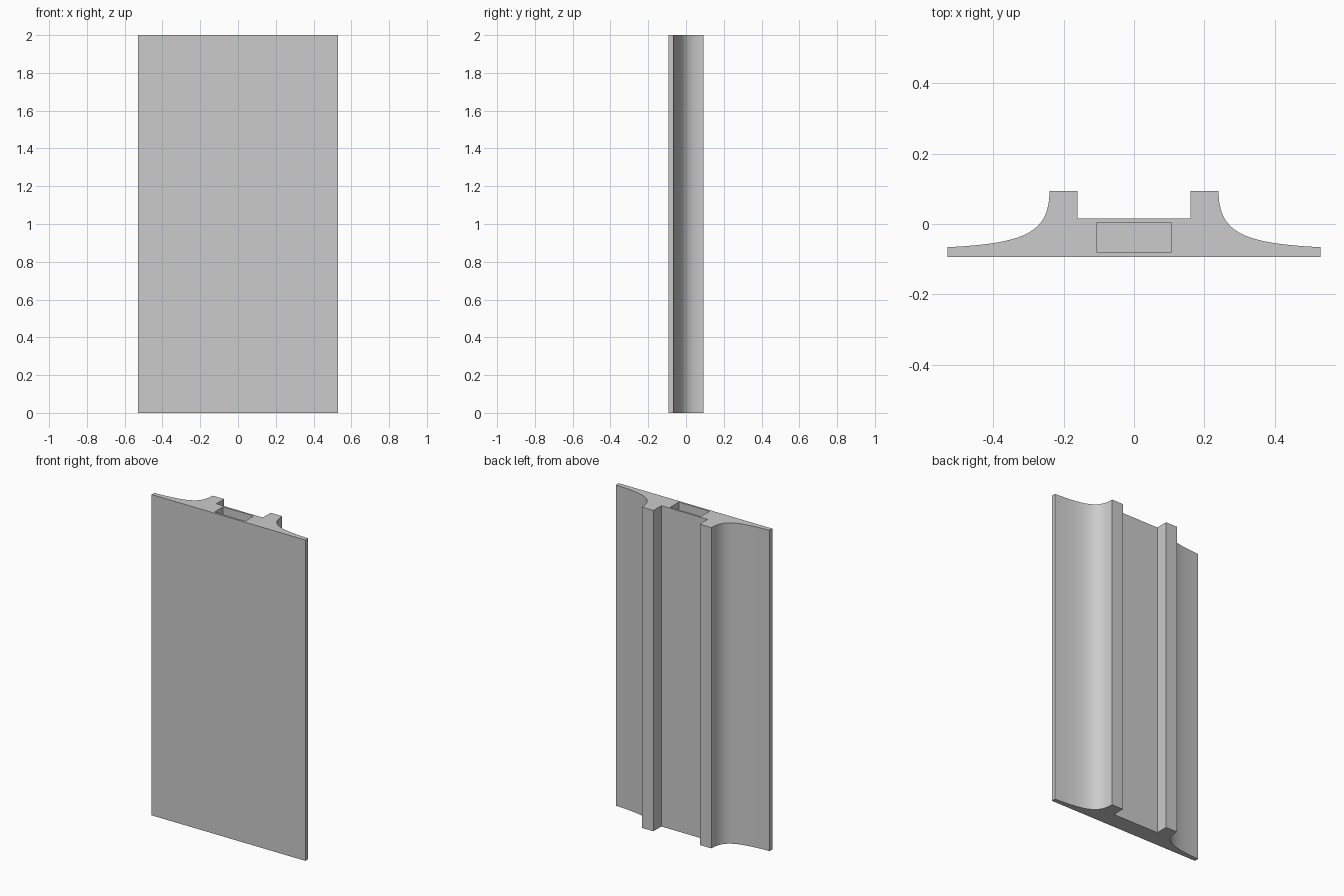
import bpy
import bmesh
from mathutils import Vector
from mathutils.geometry import interpolate_bezier

cube = bpy.data.objects.get("Cube")
if cube:
    bpy.data.objects.remove(cube, do_unlink=True)

HEIGHT = 2.0
HALF_DEPTH = 0.093

grey = bpy.data.materials.new("plain_grey")
grey.use_nodes = True
colour = (0.6, 0.6, 0.6, 1)
grey.diffuse_color = colour
grey.node_tree.nodes["Principled BSDF"].inputs["Base Color"].default_value = colour


def extrude_profile(name, points, bottom, top):
    """Make a solid by extruding a closed plan outline from bottom to top."""
    bm = bmesh.new()
    face = bm.faces.new([bm.verts.new((x, y, bottom)) for x, y in points])
    result = bmesh.ops.extrude_face_region(bm, geom=[face])
    verts = [g for g in result["geom"] if isinstance(g, bmesh.types.BMVert)]
    bmesh.ops.translate(bm, verts=verts, vec=(0, 0, top - bottom))
    bmesh.ops.recalc_face_normals(bm, faces=bm.faces)
    mesh = bpy.data.meshes.new(name)
    bm.to_mesh(mesh)
    bm.free()
    mesh.materials.append(grey)
    obj = bpy.data.objects.new(name, mesh)
    bpy.context.collection.objects.link(obj)
    return obj


# Half outline: flange edge, concave sweep up to the rib, then the centre channel
sweep = interpolate_bezier(Vector((0.53, -0.066)), Vector((0.32, -0.055)),
                           Vector((0.24, -0.03)), Vector((0.24, HALF_DEPTH)), 20)
half = [(0.53, -HALF_DEPTH)] + [(p.x, p.y) for p in sweep]
half += [(0.16, HALF_DEPTH), (0.16, 0.015)]
outline = half + [(-x, y) for x, y in reversed(half)]
panel = extrude_profile("ribbed_panel", outline, 0, HEIGHT)

# Rectangular slot, open at the top and closed at the base
slot = [(-0.106, -0.08), (0.106, -0.08), (0.106, 0.003), (-0.106, 0.003)]
cutter = extrude_profile("slot_cutter", slot, 0.02, HEIGHT + 0.1)
cutter.hide_render = True

cut = panel.modifiers.new("slot", 'BOOLEAN')
cut.operation = 'DIFFERENCE'
cut.solver = 'EXACT'
cut.object = cutter

bpy.ops.object.select_all(action='DESELECT')
panel.select_set(True)
bpy.context.view_layer.objects.active = panel
bpy.ops.object.modifier_apply(modifier=cut.name)
bpy.data.objects.remove(cutter, do_unlink=True)

# Smooth sweeps, crisp corners
bpy.ops.object.shade_smooth_by_angle(angle=0.5)
